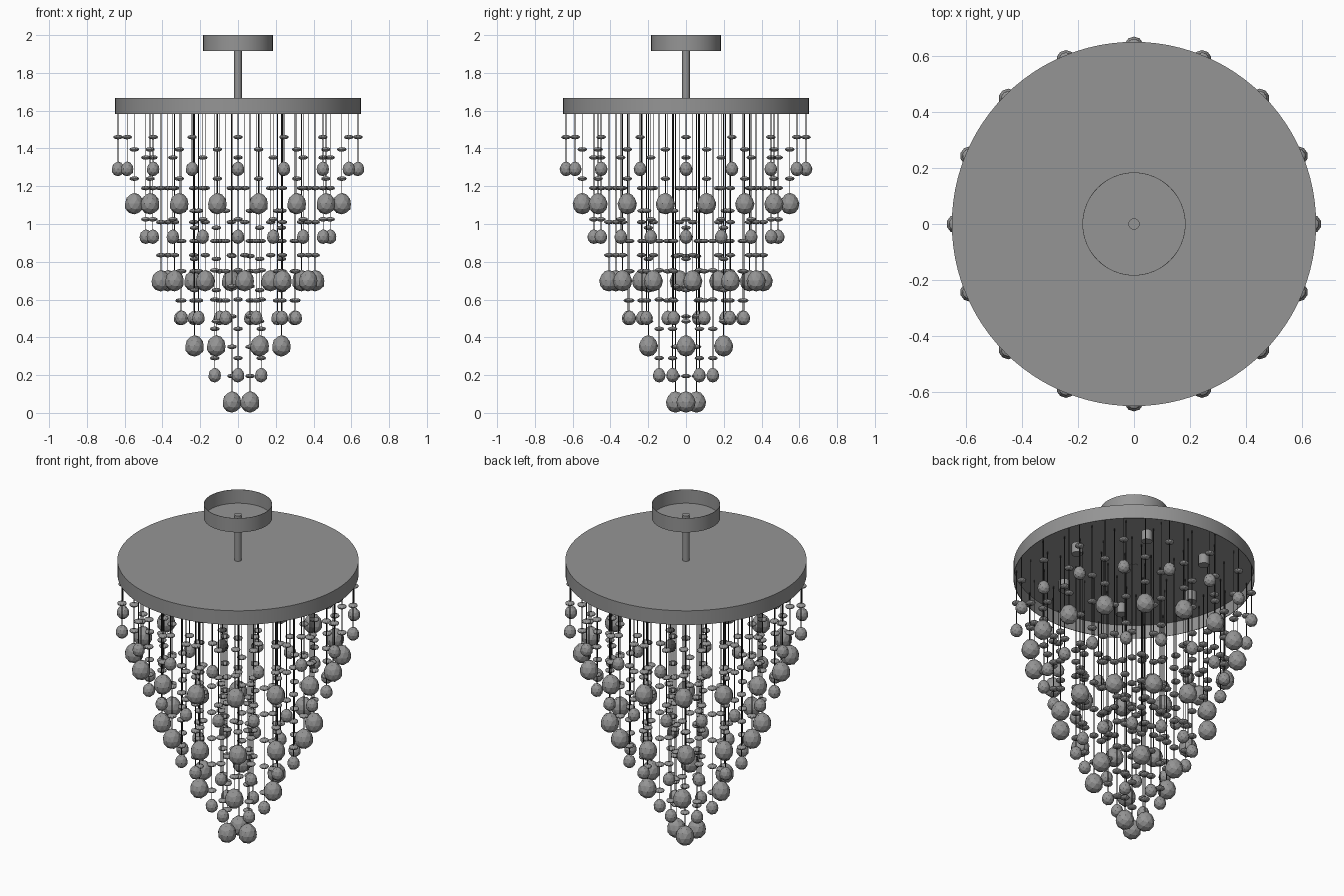
import bpy, bmesh
from math import radians, cos, sin, pi
from mathutils import Matrix, Vector

if "Cube" in bpy.data.objects:
    bpy.data.objects.remove(bpy.data.objects["Cube"])

# dark grey finish shared by all parts
grey = bpy.data.materials.new("dark_grey")
grey.diffuse_color = (0.3, 0.3, 0.3, 1)
grey.use_nodes = True
grey.node_tree.nodes["Principled BSDF"].inputs["Base Color"].default_value = grey.diffuse_color
# black wire
black = bpy.data.materials.new("black_wire")
black.diffuse_color = (0.03, 0.03, 0.03, 1)
black.use_nodes = True
black.node_tree.nodes["Principled BSDF"].inputs["Base Color"].default_value = black.diffuse_color


def finish(name, bm, smooth=False, mat=grey):
    me = bpy.data.meshes.new(name)
    bm.to_mesh(me)
    bm.free()
    me.materials.append(mat)
    ob = bpy.data.objects.new(name, me)
    bpy.context.collection.objects.link(ob)
    if smooth:
        bpy.context.view_layer.objects.active = ob
        ob.select_set(True)
        bpy.ops.object.shade_smooth_by_angle(angle=radians(35))
        ob.select_set(False)
    return ob


def lathe(name, profile, steps=64):
    # revolve an (r, z) profile round the z axis
    bm = bmesh.new()
    vs = [bm.verts.new((r, 0, z)) for r, z in profile]
    es = [bm.edges.new(p) for p in zip(vs, vs[1:])]
    bmesh.ops.spin(bm, geom=vs + es, cent=(0, 0, 0), axis=(0, 0, 1),
                   angle=2 * pi, steps=steps)
    bmesh.ops.remove_doubles(bm, verts=bm.verts, dist=1e-5)
    bmesh.ops.recalc_face_normals(bm, faces=bm.faces)
    return finish(name, bm, True)


def cylinder(bm, x, y, z0, z1, r, sides):
    bmesh.ops.create_cone(bm, cap_ends=True, segments=sides, radius1=r, radius2=r,
                          depth=z1 - z0, matrix=Matrix.Translation((x, y, (z0 + z1) / 2)))


def pebble(bm, x, y, z, r, h, taper=0.0):
    # faceted bead, slimmer toward the top when tapered
    out = bmesh.ops.create_icosphere(bm, subdivisions=2, radius=1)
    for v in out["verts"]:
        k = r * (1 - taper * v.co.z)
        v.co = Vector((x + v.co.x * k, y + v.co.y * k, z + v.co.z * h))


# ceiling canopy: shallow cup open at the top
lathe("ceiling_canopy", [(0, 1.916), (0.184, 1.916), (0.184, 2.0), (0.182, 2.0),
                         (0.182, 1.919), (0, 1.919)])

# round pan, open below
lathe("round_pan", [(0, 1.667), (0.65, 1.667), (0.65, 1.583), (0.647, 1.583),
                    (0.647, 1.663), (0, 1.663)], 96)

# stem
bm = bmesh.new()
cylinder(bm, 0, 0, 1.662, 1.937, 0.02, 24)
finish("stem", bm, True)

# lamp sockets under the pan
bm = bmesh.new()
for i in range(6):
    a = i * pi / 3
    cylinder(bm, 0.4 * cos(a), 0.4 * sin(a), 1.585, 1.645, 0.03, 16)
finish("lamp_sockets", bm, True)

# strand rings: radius, count, start angle, drop height, big drop, disc heights
rings = [
    (0.635, 16, 0, 1.292, False, [1.46]),
    (0.560, 16, 11.25, 1.108, True, [1.395, 1.24]),
    (0.488, 16, 0, 0.933, False, [1.352, 1.19, 1.025]),
    (0.410, 12, 5, 0.70, True, [1.19, 1.01, 0.835]),
    (0.313, 12, 18, 0.503, False, [1.07, 0.91, 0.75, 0.595]),
    (0.230, 6, 0, 0.355, True, [0.98, 0.815, 0.65, 0.485]),
    (0.142, 6, 30, 0.20, False, [0.91, 0.755, 0.60, 0.445, 0.29]),
    (0.064, 3, 0, 0.058, True, [0.83, 0.67, 0.51, 0.35, 0.195]),
]
for n, (rad, count, start, z, big, discs) in enumerate(rings, 1):
    wires, beads, drops = bmesh.new(), bmesh.new(), bmesh.new()
    for i in range(count):
        a = radians(start) + i * 2 * pi / count
        x, y = rad * cos(a), rad * sin(a)
        cylinder(wires, x, y, z, 1.664, 0.0025, 6)
        for d in discs:
            pebble(beads, x, y, d, 0.026, 0.012)
        if big:
            pebble(drops, x, y, z, 0.051, 0.057, 0.1)
        else:
            pebble(drops, x, y, z, 0.034, 0.039, 0.1)
    finish(f"strand_wires_{n}", wires, mat=black)
    finish(f"disc_beads_{n}", beads)
    finish(f"drop_beads_{n}", drops)
